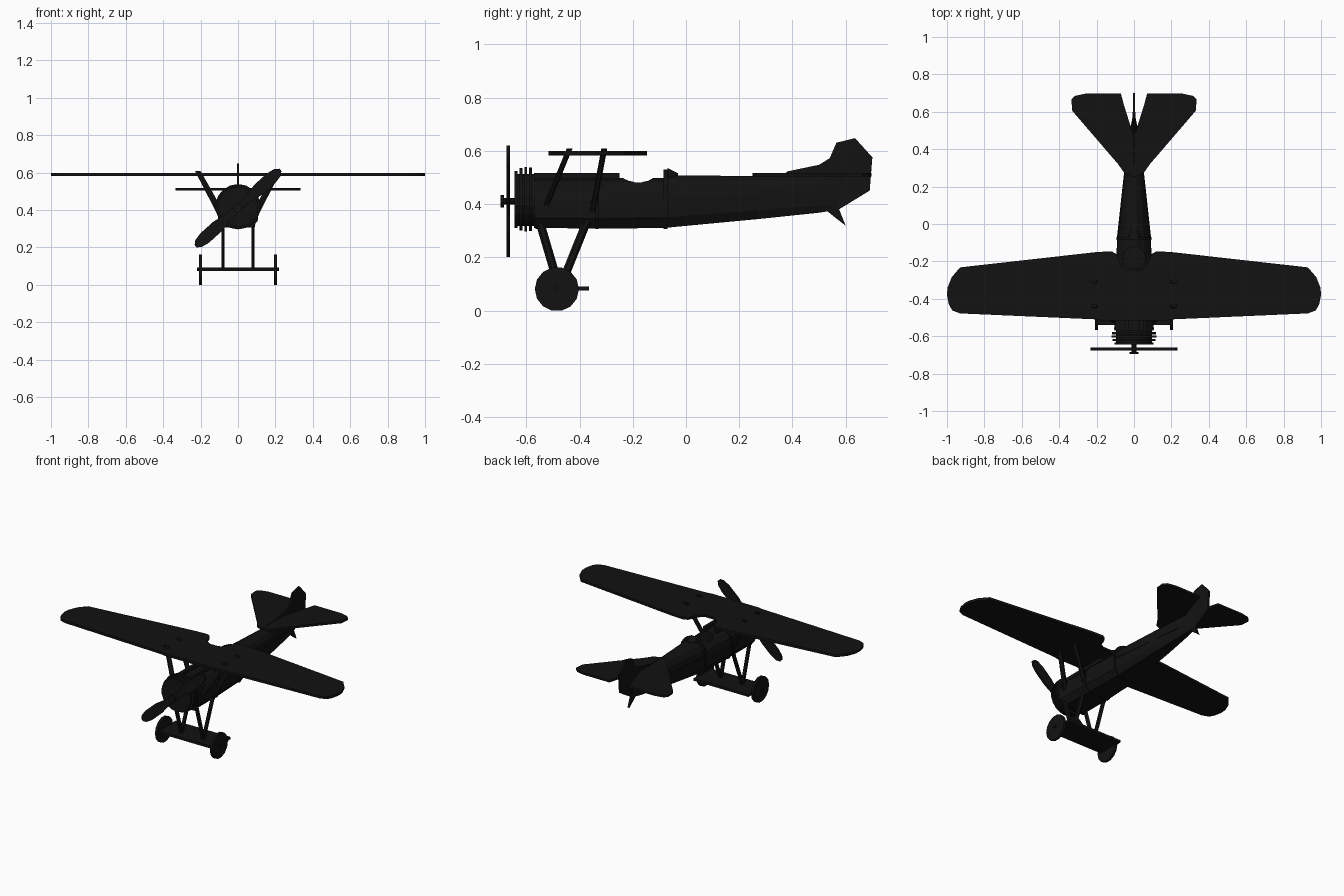
import bpy, bmesh, math
from mathutils import Vector, Matrix

if "Cube" in bpy.data.objects:
    bpy.data.objects.remove(bpy.data.objects["Cube"])

dark = bpy.data.materials.new("dark")
dark.diffuse_color = (0.006, 0.006, 0.006, 1)
dark.use_nodes = True
dark.node_tree.nodes["Principled BSDF"].inputs["Base Color"].default_value = dark.diffuse_color


def finish(name, bm):
    bmesh.ops.recalc_face_normals(bm, faces=bm.faces)
    me = bpy.data.meshes.new(name)
    bm.to_mesh(me)
    bm.free()
    me.materials.append(dark)
    ob = bpy.data.objects.new(name, me)
    bpy.context.collection.objects.link(ob)
    return ob


def plate(name, pts, thick, place):
    """Flat outline extruded by thick; place(u, v, w) gives the 3D point."""
    bm = bmesh.new()
    a = [bm.verts.new(place(u, v, -thick / 2)) for u, v in pts]
    b = [bm.verts.new(place(u, v, thick / 2)) for u, v in pts]
    n = len(pts)
    bm.faces.new(a)
    bm.faces.new(b)
    for i in range(n):
        bm.faces.new((a[i], a[(i + 1) % n], b[(i + 1) % n], b[i]))
    bmesh.ops.triangulate(bm, faces=[f for f in bm.faces if len(f.verts) > 4])
    return finish(name, bm)


def disc(name, centre, r, length, axis, sides=16, r2=None):
    bm = bmesh.new()
    bmesh.ops.create_cone(bm, cap_ends=True, segments=sides, radius1=r,
                          radius2=r if r2 is None else r2, depth=length)
    rot = Vector((0, 0, 1)).rotation_difference(Vector(axis)).to_matrix().to_4x4()
    bmesh.ops.transform(bm, matrix=Matrix.Translation(centre) @ rot, verts=bm.verts)
    return finish(name, bm)


def strut(name, p, q, wx, wy):
    """Bar between two points, with horizontal hexagonal ends."""
    bm = bmesh.new()
    rings = []
    for c in (p, q):
        rings.append([bm.verts.new((c[0] + sx * wx / 2, c[1] + sy * wy / 2, c[2])) for sx, sy in
                      ((0, -1), (1, -.5), (1, .5), (0, 1), (-1, .5), (-1, -.5))])
    bm.faces.new(rings[0])
    bm.faces.new(rings[1])
    for i in range(6):
        j = (i + 1) % 6
        bm.faces.new((rings[0][i], rings[0][j], rings[1][j], rings[1][i]))
    return finish(name, bm)


# half section as (share of half width, share of height), mirrored
HALF = [(0.72, 0), (1, 0.2), (1, 0.55), (0.9, 0.76), (0.6, 0.92), (0.2, 1)]
SECTION = HALF + [(-u, v) for u, v in reversed(HALF)]


def loft(name, stations):
    bm = bmesh.new()
    rings = [[bm.verts.new((u * w, y, zb + v * (zt - zb))) for u, v in SECTION]
             for y, w, zb, zt in stations]
    n = len(SECTION)
    for a, b in zip(rings, rings[1:]):
        for i in range(n):
            bm.faces.new((a[i], a[(i + 1) % n], b[(i + 1) % n], b[i]))
    bm.faces.new(rings[0])
    bm.faces.new(rings[-1])
    return finish(name, bm)


# fuselage: front body with an open cockpit, then the tapering rear body
body = loft("front_fuselage", [(-0.57, 0.105, 0.315, 0.505), (-0.3, 0.1, 0.312, 0.503),
                               (-0.08, 0.09, 0.315, 0.503)])
cutter = disc("cockpit_cutter", (0, -0.18, 0.49), 0.06, 0.2, (0, 0, 1), 14)
cutter.hide_render = True
cutter.hide_set(True)
cut = body.modifiers.new("cockpit", "BOOLEAN")
cut.object = cutter
loft("rear_fuselage", [(-0.08, 0.088, 0.315, 0.512), (0.27, 0.053, 0.348, 0.51),
                       (0.5, 0.022, 0.372, 0.51), (0.57, 0.008, 0.383, 0.51)])
loft("cockpit_bulkhead", [(-0.085, 0.094, 0.31, 0.535), (-0.07, 0.094, 0.31, 0.535)])
for i, y in enumerate((-0.565, -0.34)):
    loft(f"body_band_{i}", [(y, 0.107, 0.31, 0.508), (y + 0.012, 0.107, 0.31, 0.508)])
disc("headrest", (0, -0.05, 0.505), 0.035, 0.04, (0, 1, 0), 10, 0.015)

# twin top rails, side stringers
for s in (-1, 1):
    strut(f"top_rail_{s}", (s * 0.04, -0.57, 0.512), (s * 0.04, -0.25, 0.512), 0.02, 0.02)
    bm = bmesh.new()
    bmesh.ops.create_cube(bm, size=1, matrix=Matrix.Translation((s * 0.04, -0.41, 0.51))
                          @ Matrix.Diagonal((0.022, 0.32, 0.022, 1)))
    old = bpy.data.objects[f"top_rail_{s}"]
    bpy.data.objects.remove(old)
    finish(f"top_rail_{s}", bm)
    plate(f"side_stringer_{s}", [(s * 0.08, -0.07), (s * 0.091, -0.07), (s * 0.034, 0.45),
                                 (s * 0.025, 0.45)], 0.01, lambda u, v, w: (u, v, 0.425 + w))

# finned engine
for i, (y, r) in enumerate(((-0.638, 0.107), (-0.62, 0.117), (-0.602, 0.121), (-0.584, 0.119))):
    disc(f"engine_fin_{i}", (0, y, 0.422), r, 0.011, (0, 1, 0), 18)
disc("engine_core", (0, -0.605, 0.42), 0.098, 0.075, (0, 1, 0), 18)

# propeller with hub
disc("propeller_hub", (0, -0.69, 0.415), 0.024, 0.012, (0, 1, 0), 10)
disc("propeller_shaft", (0, -0.66, 0.415), 0.013, 0.06, (0, 1, 0), 10)
blade = [(0, 0.016), (0.06, 0.019), (0.15, 0.034), (0.24, 0.034), (0.285, 0.025), (0.305, 0.008)]
side = blade[1:] + [(u, -v) for u, v in reversed(blade[1:])]
ca, sa = math.cos(math.radians(42)), math.sin(math.radians(42))
plate("propeller", side + [(-u, -v) for u, v in side], 0.014,
      lambda u, v, w: (u * ca - v * sa, -0.668 + w, 0.415 + u * sa + v * ca))

# wing with a round cut-out above the cockpit
half = [(0.17, -0.516), (0.2, -0.51), (0.93, -0.478), (0.972, -0.462), (0.99, -0.43), (1, -0.38),
        (0.997, -0.34), (0.975, -0.285), (0.93, -0.232), (0.2, -0.15), (0.12, -0.146), (0.095, -0.16)]
half += [(0.085 * math.cos(a), -0.17 - 0.085 * math.sin(a)) for a in (0.15, 0.5, 0.85, 1.2)]
wing = half + [(-u, v) for u, v in reversed(half)]
plate("wing", wing, 0.016, lambda u, v, w: (u, v, 0.595 + w))

# tail surfaces
for s in (-1, 1):
    plate(f"tailplane_{s}", [(s * u, v) for u, v in
          ((0, 0.25), (0.05, 0.27), (0.085, 0.32), (0.33, 0.605), (0.335, 0.665), (0.315, 0.685),
           (0.26, 0.697), (0.07, 0.697), (0.055, 0.64), (0.005, 0.48))], 0.014,
          lambda u, v, w: (u, v, 0.515 + w))
plate("fin_and_rudder", [(0.37, 0.515), (0.38, 0.527), (0.5, 0.552), (0.54, 0.577), (0.565, 0.635),
      (0.635, 0.652), (0.7, 0.58), (0.69, 0.455), (0.575, 0.385), (0.5, 0.375)], 0.012,
      lambda u, v, w: (w, u, v))
plate("tail_skid", [(0.53, 0.378), (0.575, 0.385), (0.578, 0.36), (0.6, 0.323), (0.565, 0.35)],
      0.014, lambda u, v, w: (w, u, v))

# wing struts, landing gear legs and wheels
for s in (-1, 1):
    strut(f"front_wing_strut_{s}", (s * 0.215, -0.437, 0.613), (s * 0.095, -0.525, 0.4), 0.03, 0.022)
    strut(f"rear_wing_strut_{s}", (s * 0.215, -0.307, 0.613), (s * 0.095, -0.35, 0.38), 0.03, 0.022)
    strut(f"front_leg_{s}", (s * 0.08, -0.55, 0.34), (s * 0.08, -0.475, 0.085), 0.018, 0.034)
    strut(f"rear_leg_{s}", (s * 0.08, -0.37, 0.345), (s * 0.08, -0.475, 0.085), 0.018, 0.034)
    strut(f"leg_root_{s}", (s * 0.097, -0.34, 0.4), (s * 0.08, -0.385, 0.31), 0.018, 0.034)
    disc(f"wheel_{s}", (s * 0.2, -0.485, 0.085), 0.083, 0.016, (1, 0, 0), 14)

# axle and its flat fairing
disc("axle", (0, -0.485, 0.087), 0.009, 0.44, (1, 0, 0), 8)
plate("axle_fairing", [(-0.2, -0.54), (0.2, -0.54), (0.2, -0.365), (-0.2, -0.365)], 0.016,
      lambda u, v, w: (u, v, 0.087 + w))

# stand exactly on the ground
low = min(v.co.z for o in bpy.data.objects if o.type == "MESH" for v in o.data.vertices)
for o in bpy.data.objects:
    o.location.z -= low
